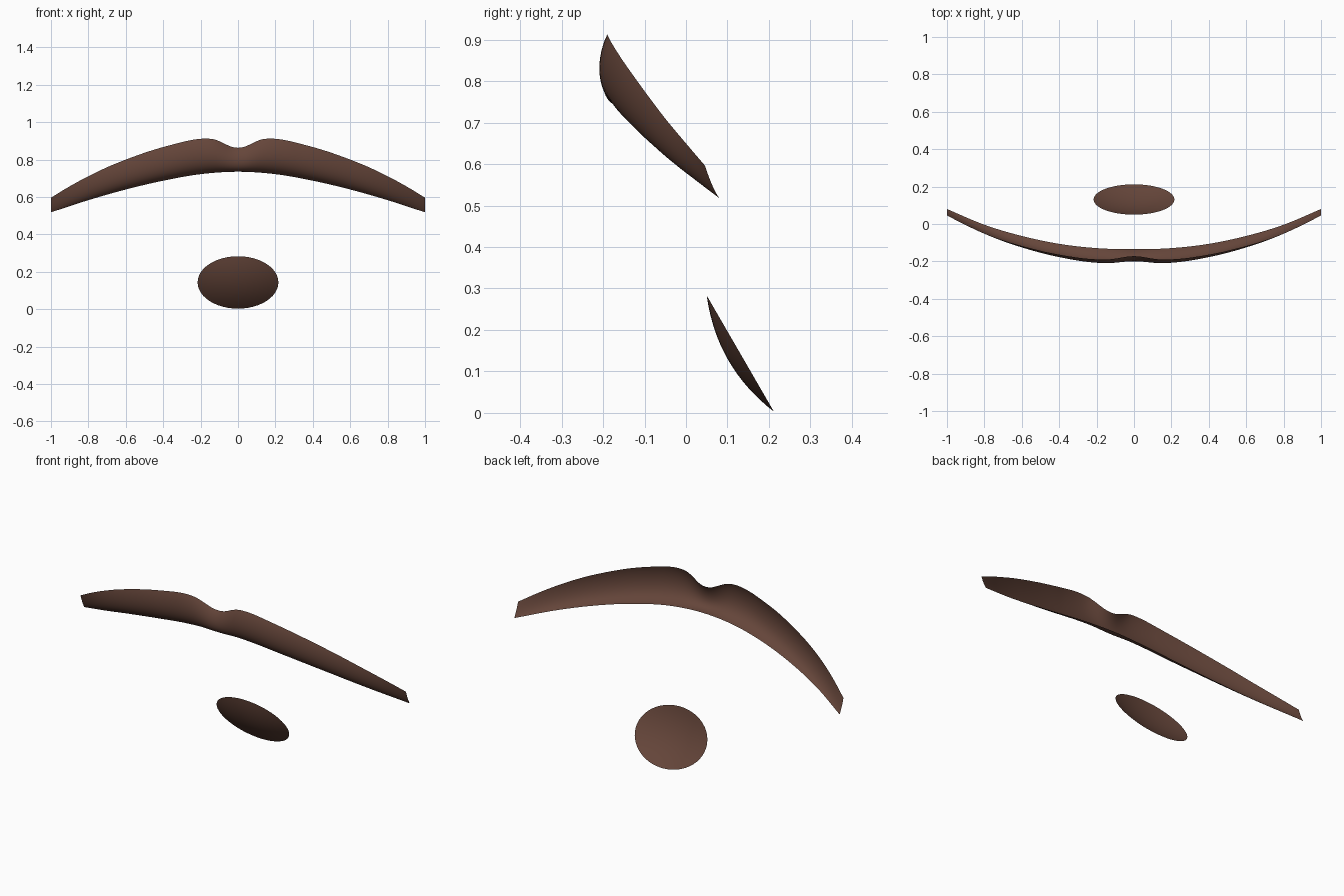
import bpy, bmesh, math
from mathutils import Vector

if "Cube" in bpy.data.objects:
    bpy.data.objects.remove(bpy.data.objects["Cube"])

mat = bpy.data.materials.new("brown")
mat.diffuse_color = (0.13, 0.06, 0.042, 1)
mat.use_nodes = True
mat.node_tree.nodes["Principled BSDF"].inputs["Base Color"].default_value = mat.diffuse_color


def finish(bm, name):
    me = bpy.data.meshes.new(name)
    bm.to_mesh(me)
    bm.free()
    me.materials.append(mat)
    for p in me.polygons:
        p.use_smooth = True
    ob = bpy.data.objects.new(name, me)
    bpy.context.collection.objects.link(ob)
    return ob


def interp(keys, x):
    """Smooth (cubic Hermite) interpolation through keys (x, values...)."""
    def slope(i):
        a, b = keys[max(i - 1, 0)], keys[min(i + 1, len(keys) - 1)]
        if i == 0 and keys[0][0] == 0:
            return [0] * (len(a) - 1)
        return [(q - p) / (b[0] - a[0]) for p, q in zip(a[1:], b[1:])]
    i = 0
    while i < len(keys) - 2 and x > keys[i + 1][0]:
        i += 1
    a, b = keys[i], keys[i + 1]
    h = b[0] - a[0]
    t = (x - a[0]) / h
    ma, mb = slope(i), slope(i + 1)
    return [(2*t**3 - 3*t*t + 1) * p + (t**3 - 2*t*t + t) * h * m
            + (3*t*t - 2*t**3) * q + (t**3 - t*t) * h * n
            for p, q, m, n in zip(a[1:], b[1:], ma, mb)]


# upper band: x, then y and z of the top and bottom edges, and bulge amount
TOP = [(0, -0.172, 0.863), (0.04, -0.175, 0.870), (0.08, -0.182, 0.889),
       (0.12, -0.188, 0.906), (0.16, -0.190, 0.912), (0.22, -0.188, 0.909),
       (0.30, -0.180, 0.893), (0.47, -0.150, 0.846), (0.66, -0.100, 0.776),
       (0.80, -0.051, 0.711), (0.91, -0.001, 0.651), (1.0, 0.046, 0.596)]
BOTTOM = [(0, -0.135, 0.735), (0.2, -0.129, 0.722), (0.4, -0.106, 0.687),
          (0.6, -0.064, 0.640), (0.8, -0.004, 0.583), (1.0, 0.080, 0.518)]
BULGE = [(0, 1.0), (0.2, 1.0), (0.4, 0.86), (0.7, 0.55), (1.0, 0.06)]


def section(x, n=16):
    ax = abs(x)
    (ty, tz), (by, bz), (s,) = (interp(k, ax) for k in (TOP, BOTTOM, BULGE))
    t0, b0 = Vector((x, ty, tz)), Vector((x, by, bz))
    c1 = t0.lerp(b0, 0.33) + s * Vector((0, -0.05, 0))
    c2 = t0.lerp(b0, 0.67) + s * Vector((0, -0.07, -0.045))
    pts = []
    for j in range(n + 1):
        t = j / n
        u = 1 - t
        pts.append(u**3 * t0 + 3*u*u*t * c1 + 3*u*t*t * c2 + t**3 * b0)
    return pts


bm = bmesh.new()
N = 100
rows = [[bm.verts.new(p) for p in section(-1 + 2 * i / N)] for i in range(N + 1)]
for a, b in zip(rows, rows[1:]):
    for j in range(len(a) - 1):
        bm.faces.new((a[j], a[j + 1], b[j + 1], b[j]))
finish(bm, "upper_band")

# lower shallow oval dish, tilted so its bowl faces forward and down
bm = bmesh.new()
centre = Vector((0, 0.131, 0.143))
down = Vector((0, 0.161, -0.140))
side = Vector((0.216, 0, 0))
out = Vector((0, -0.87, -0.5))
RINGS, SEG = 8, 48
pole = bm.verts.new(centre + out * 0.033)
prev = None
for r in range(1, RINGS + 1):
    k = r / RINGS
    ring = []
    for i in range(SEG):
        a = 2 * math.pi * i / SEG
        ring.append(bm.verts.new(centre + side * k * math.cos(a)
                                 - Vector((0, 0.081, -0.140)) * k * math.sin(a) * -1
                                 + out * 0.033 * (1 - k * k)))
    for i in range(SEG):
        j = (i + 1) % SEG
        if prev:
            bm.faces.new((prev[i], ring[i], ring[j], prev[j]))
        else:
            bm.faces.new((pole, ring[i], ring[j]))
    prev = ring
# all faces point out of the bowl
for f in bm.faces:
    f.normal_update()
    if f.normal.dot(out) < 0:
        f.normal_flip()
finish(bm, "lower_dish")
